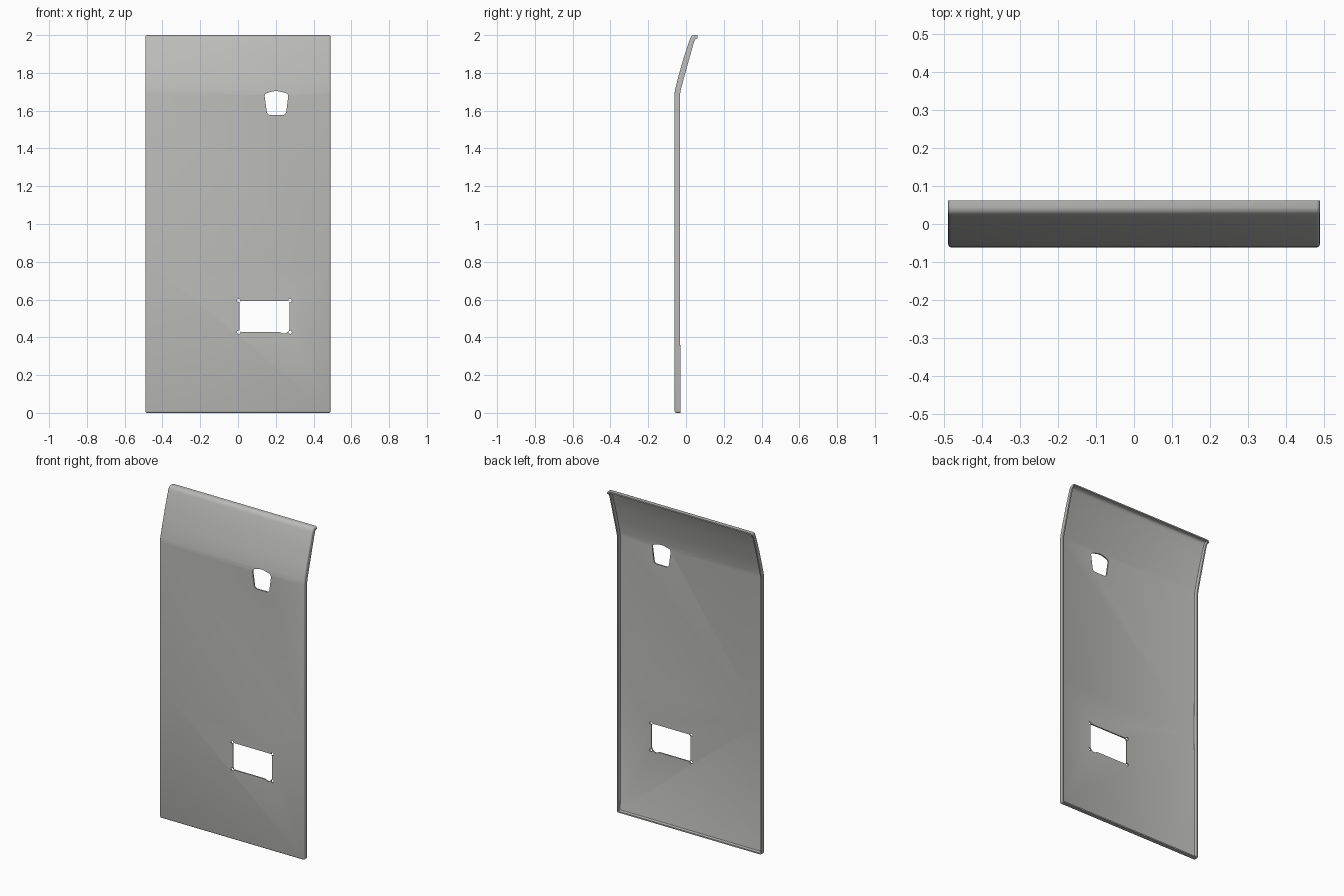
import bpy, bmesh, math
from mathutils import Vector

cube = bpy.data.objects.get("Cube")
if cube:
    bpy.data.objects.remove(cube, do_unlink=True)

HALF = 0.49          # half width of the panel
SHEET = 0.008        # sheet thickness

steel = bpy.data.materials.new("grey_steel")
steel.use_nodes = True
GREY = (0.5, 0.5, 0.49, 1)
steel.diffuse_color = GREY
steel.node_tree.nodes["Principled BSDF"].inputs["Base Color"].default_value = GREY


def make_object(name, bm):
    mesh = bpy.data.meshes.new(name)
    bm.to_mesh(mesh)
    bm.free()
    mesh.materials.append(steel)
    obj = bpy.data.objects.new(name, mesh)
    bpy.context.collection.objects.link(obj)
    return obj


def rounded(points, radius, steps=4):
    """Round every corner of an outline with a small curve."""
    out = []
    pts = [Vector(p) for p in points]
    for i, p in enumerate(pts):
        a = p + (pts[i - 1] - p).normalized() * radius
        b = p + (pts[(i + 1) % len(pts)] - p).normalized() * radius
        for k in range(steps + 1):
            t = k / steps
            out.append(a * (1 - t) ** 2 + p * 2 * t * (1 - t) + b * t * t)
    return out


def cutter(name, outline):
    """Prism through the sheet, from an outline in x and z."""
    bm = bmesh.new()
    face = bm.faces.new([bm.verts.new((x, -0.2, z)) for x, z in outline])
    side = bmesh.ops.extrude_face_region(bm, geom=[face])
    verts = [v for v in side["geom"] if isinstance(v, bmesh.types.BMVert)]
    bmesh.ops.translate(bm, verts=verts, vec=(0, 0.4, 0))
    bmesh.ops.recalc_face_normals(bm, faces=bm.faces)
    obj = make_object(name, bm)
    obj.hide_render = True
    return obj


# Side profile as (y, z): outer skin and the rear edge of the side flanges
skin = [(-0.06, 0), (-0.062, 0.8), (-0.061, 1.685), (-0.058, 1.712), (-0.038, 1.79),
        (-0.012, 1.88), (0.02, 1.977), (0.026, 1.99), (0.034, 1.998), (0.044, 2.0), (0.062, 2.0)]
rear = [(-0.03, 0), (-0.031, 0.8), (-0.031, 1.69), (-0.029, 1.705), (-0.009, 1.78),
        (0.016, 1.87), (0.04, 1.956), (0.044, 1.968), (0.048, 1.976), (0.053, 1.98), (0.062, 1.982)]

# Pan: skin, two side flanges and a bottom flange
bm = bmesh.new()
rows = []
for path in (skin, rear):
    for s in (-1, 1):
        rows.append([bm.verts.new((s * HALF, y, z)) for y, z in path])
front_r, front_l, rear_r, rear_l = rows
for a, b in ((front_r, front_l), (rear_r, front_r), (front_l, rear_l)):
    for i in range(len(skin) - 1):
        bm.faces.new((a[i], b[i], b[i + 1], a[i + 1]))
bm.faces.new((rear_r[0], rear_l[0], front_l[0], front_r[0]))
bm.normal_update()
panel = make_object("door_panel", bm)

# Rounded folds, then sheet thickness
bevel = panel.modifiers.new("folds", 'BEVEL')
bevel.width = 0.009
bevel.segments = 3
bevel.limit_method = 'ANGLE'
bevel.angle_limit = math.radians(55)
solid = panel.modifiers.new("sheet", 'SOLIDIFY')
solid.thickness = SHEET
solid.offset = -1
solid.use_even_offset = True

# Openings: handle hole, rectangular window with a notched corner, four screw holes
cutters = [
    cutter("handle_opening", rounded([(0.139, 1.69), (0.2, 1.706), (0.268, 1.69),
                                      (0.253, 1.577), (0.155, 1.577)], 0.018)),
    cutter("window_opening", rounded([(0.008, 0.593), (0.272, 0.593), (0.272, 0.434), (0.243, 0.416),
                                      (0.224, 0.428), (0.008, 0.428)], 0.012)),
]
for x in (0.003, 0.276):
    for z in (0.427, 0.594):
        ring = [(x + 0.009 * math.cos(k * math.tau / 12), z + 0.009 * math.sin(k * math.tau / 12))
                for k in range(12)]
        cutters.append(cutter("screw_hole", ring))
for c in cutters:
    cut = panel.modifiers.new(c.name, 'BOOLEAN')
    cut.operation = 'DIFFERENCE'
    cut.solver = 'EXACT'
    cut.object = c

# Bake the modifiers, drop the cutters and smooth the folds
bpy.ops.object.select_all(action='DESELECT')
panel.select_set(True)
bpy.context.view_layer.objects.active = panel
for m in list(panel.modifiers):
    bpy.ops.object.modifier_apply(modifier=m.name)
for c in cutters:
    bpy.data.objects.remove(c, do_unlink=True)
bpy.ops.object.shade_smooth_by_angle(angle=math.radians(35))
